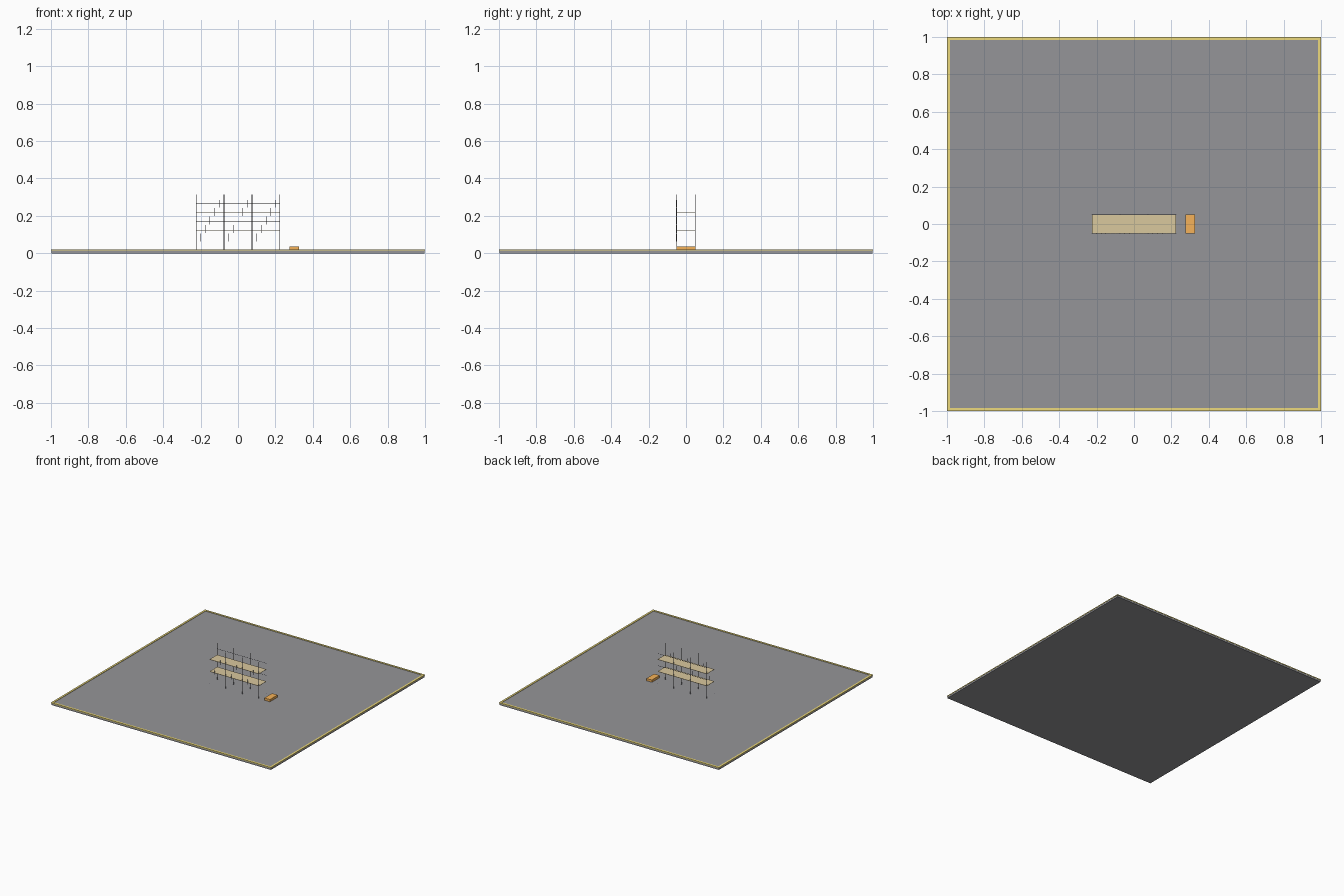
import bpy

if "Cube" in bpy.data.objects:
    bpy.data.objects.remove(bpy.data.objects["Cube"])


def material(name, r, g, b):
    m = bpy.data.materials.new(name)
    m.diffuse_color = (r, g, b, 1)
    m.use_nodes = True
    m.node_tree.nodes["Principled BSDF"].inputs["Base Color"].default_value = m.diffuse_color
    return m


asphalt = material("asphalt", 0.30, 0.30, 0.315)
yellow = material("yellow", 0.85, 0.70, 0.20)
timber = material("timber", 0.70, 0.58, 0.34)
orange = material("orange", 0.92, 0.45, 0.10)
steel = material("steel", 0.16, 0.16, 0.18)


def box(name, lo, hi, mat):
    bpy.ops.mesh.primitive_cube_add(size=1, location=[(a + b) / 2 for a, b in zip(lo, hi)])
    o = bpy.context.object
    o.name = name
    o.scale = [b - a for a, b in zip(lo, hi)]
    bpy.ops.object.transform_apply(location=False, rotation=False, scale=True)
    o.data.materials.append(mat)
    return o


def tube(name, centre, length, radius=0.0015, axis='Z'):
    rot = {'X': (0, 1.570796, 0), 'Z': (0, 0, 0)}[axis]
    bpy.ops.mesh.primitive_cylinder_add(vertices=8, radius=radius, depth=length,
                                        location=centre, rotation=rot)
    o = bpy.context.object
    o.name = name
    o.data.materials.append(steel)
    bpy.ops.object.shade_smooth_by_angle()
    return o


TOP = 0.0175        # ground surface
HX, HY = 0.224, 0.05

# Ground slab with a raised yellow edge strip
box("ground_slab", (-0.998, -0.998, 0), (0.998, 0.998, TOP), asphalt)
for s in (-1, 1):
    a, b = sorted((s * 0.984, s * 1.0))
    box("edge_strip_x", (a, -1, TOP - 0.004), (b, 1, TOP + 0.003), yellow)
    box("edge_strip_y", (-0.984, a, TOP - 0.004), (0.984, b, TOP + 0.003), yellow)

# Standards and base plates
for x in (-HX, -0.075, 0.075, HX):
    for y in (-HY, HY):
        tube("standard", (x, y, (TOP + 0.315) / 2), 0.315 - TOP)
        box("base_plate", (x - 0.003, y - 0.003, TOP), (x + 0.003, y + 0.003, TOP + 0.001), steel)

# Two working levels: deck and guard rail at the rear
for z in (0.1185, 0.2175):
    box("deck", (-HX, -HY, z), (HX, HY, z + 0.002), timber)
    tube("guard_rail", (0, HY, z + 0.051), 2 * HX, 0.0012, 'X')

# Stepped bracing on the front of each bay
for bay in (-0.15, 0, 0.15):
    for i in range(5):
        tube("brace_step", (bay - 0.05 + 0.025 * i, -0.052, 0.085 + 0.045 * i), 0.042, 0.0013)

# Stack of boards beside the scaffold
box("board_stack", (0.275, -HY, TOP), (0.325, HY, 0.036), orange)
